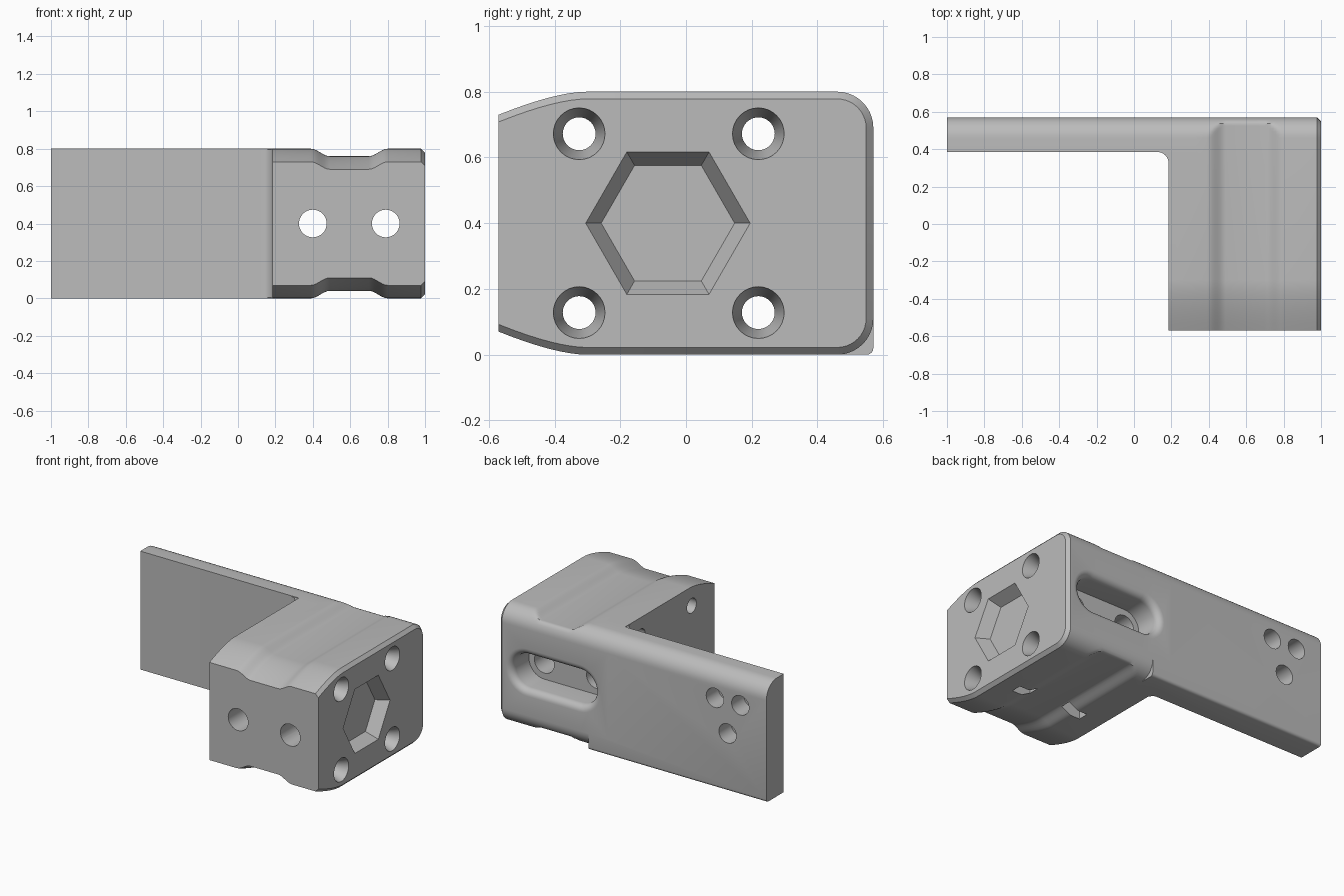
import bpy
import bmesh
from math import sin, cos, pi

cube = bpy.data.objects.get("Cube")
if cube:
    bpy.data.objects.remove(cube, do_unlink=True)

grey = bpy.data.materials.new("plain grey")
grey.use_nodes = True
colour = (0.5, 0.5, 0.5, 1)
grey.diffuse_color = colour
grey.node_tree.nodes["Principled BSDF"].inputs["Base Color"].default_value = colour

HEIGHT, BACK, FRONT = 0.8, 0.57, -0.57
MID = HEIGHT / 2
PLATE_Y = 0.385
ROUND = 0.11


def loft(name, rings):
    """Solid skinned through equal-length rings of points, capped at both ends."""
    bm = bmesh.new()
    loops = [[bm.verts.new(p) for p in ring] for ring in rings]
    n = len(loops[0])
    for a, b in zip(loops, loops[1:]):
        for i in range(n):
            j = (i + 1) % n
            bm.faces.new((a[i], a[j], b[j], b[i]))
    bm.faces.new(loops[0][::-1])
    bm.faces.new(loops[-1])
    bmesh.ops.recalc_face_normals(bm, faces=bm.faces)
    mesh = bpy.data.meshes.new(name)
    bm.to_mesh(mesh)
    bm.free()
    mesh.materials.append(grey)
    obj = bpy.data.objects.new(name, mesh)
    bpy.context.collection.objects.link(obj)
    return obj


def arc(cx, cy, r, start, end, steps=10):
    return [(cx + r * cos(start + (end - start) * i / steps),
             cy + r * sin(start + (end - start) * i / steps)) for i in range(steps + 1)]


def combine(target, tool, operation):
    mod = target.modifiers.new(operation, 'BOOLEAN')
    mod.operation = operation
    mod.solver = 'EXACT'
    mod.object = tool
    bpy.context.view_layer.objects.active = target
    bpy.ops.object.modifier_apply(modifier=mod.name)
    bpy.data.objects.remove(tool, do_unlink=True)


def block_section(x, dip=0, inset=0):
    """Side outline: sloped nose in front, rounded corners behind."""
    top = HEIGHT - inset
    upper = []
    for i in range(9):
        t = i / 8
        y = (1 - t) ** 2 * FRONT + 2 * t * (1 - t) * -0.395 + t * t * -0.3
        z = top - 0.07 * (1 - t) ** 2
        upper.append((y, z - dip))
    for y, z in arc(BACK - ROUND, HEIGHT - ROUND, ROUND - inset, pi / 2, 0):
        upper.append((y, min(z, top - dip)))
    lower = [(y, HEIGHT - z) for y, z in reversed(upper)]
    return [(x, y, z) for y, z in upper + lower]


# Main block with a shallow waist above and below, chamfered on its outer side
sections = [block_section(0.185)]
for i in range(8):
    t = i / 7
    sections.append(block_section(0.39 + 0.1 * t, 0.04 * t * t * (3 - 2 * t)))
for i in range(8):
    t = 1 - i / 7
    sections.append(block_section(0.8 - 0.1 * t, 0.04 * t * t * (3 - 2 * t)))
sections += [block_section(0.978), block_section(1, 0, 0.022)]
bracket = loft("bracket", sections)

# Long mounting plate, generously rounded along its top back edge
outline = [(PLATE_Y, 0), (PLATE_Y, HEIGHT)]
outline += arc(BACK - ROUND, HEIGHT - ROUND, ROUND, pi / 2, 0)
outline += arc(BACK - 0.02, 0.02, 0.02, 0, -pi / 2, 4)
plate = loft("mounting_plate", [[(x, y, z) for y, z in outline] for x in (-1, 0.33)])
combine(bracket, plate, 'UNION')

# Fillet in the inner corner between plate and block
web = [(0.2, PLATE_Y + 0.02), (0.125, PLATE_Y + 0.02)]
web += arc(0.125, PLATE_Y - 0.06, 0.06, pi / 2, 0, 8)
web += [(0.2, PLATE_Y - 0.06)]
fillet = loft("corner_fillet", [[(x, y, z) for x, y in web] for z in (0.004, HEIGHT - 0.004)])
combine(bracket, fillet, 'UNION')


def ring_x(x, y, z, r, n=32):
    return [(x, y + r * cos(2 * pi * i / n), z + r * sin(2 * pi * i / n)) for i in range(n)]


def ring_y(x, y, z, r, n=32):
    return [(x + r * cos(2 * pi * i / n), y, z + r * sin(2 * pi * i / n)) for i in range(n)]


def cut(rings):
    combine(bracket, loft("cutter", rings), 'DIFFERENCE')


# Four countersunk holes running across the block
for y in (-0.325, 0.22):
    for z in (0.128, HEIGHT - 0.128):
        cut([ring_x(1.01, y, z, 0.08), ring_x(0.995, y, z, 0.078),
             ring_x(0.93, y, z, 0.05), ring_x(0.1, y, z, 0.05)])

# Hexagonal recess with sloped walls
cut([ring_x(1.01, -0.055, MID, 0.256, 6), ring_x(0.92, -0.055, MID, 0.203, 6)])

# Long slot in the back with a rounded rim
BOLTS = (0.4, 0.79)


def stadium(y, r):
    right = arc(BOLTS[1], MID, r, -pi / 2, pi / 2, 16)
    left = arc(BOLTS[0], MID, r, pi / 2, 3 * pi / 2, 16)
    return [(x, y, z) for x, z in right + left]


rim = [stadium(BACK + 0.02, 0.16)]
for i in range(7):
    a = pi / 2 * i / 6
    rim.append(stadium(BACK - 0.045 * (1 - cos(a)), 0.16 - 0.045 * sin(a)))
cut(rim + [stadium(PLATE_Y, 0.115)])

# Bolt holes from the front into the slot, with nut slots from below
for x in BOLTS:
    cut([ring_y(x, y, MID, 0.074) for y in (FRONT - 0.05, PLATE_Y + 0.03)])
    box = [(x - 0.07, -0.12), (x + 0.07, -0.12), (x + 0.07, -0.05), (x - 0.07, -0.05)]
    cut([[(px, py, z) for px, py in box] for z in (-0.05, 0.48)])

# Three blind holes in the back of the plate
for x, z in ((-0.615, 0.605), (-0.805, 0.605), (-0.71, 0.39)):
    cut([ring_y(x, y, z, 0.065) for y in (BACK + 0.05, BACK - 0.13)])

# Smooth the curved faces and keep the edges crisp
bpy.ops.object.select_all(action='DESELECT')
bracket.select_set(True)
bpy.context.view_layer.objects.active = bracket
bpy.ops.object.shade_smooth_by_angle(angle=pi / 6)
